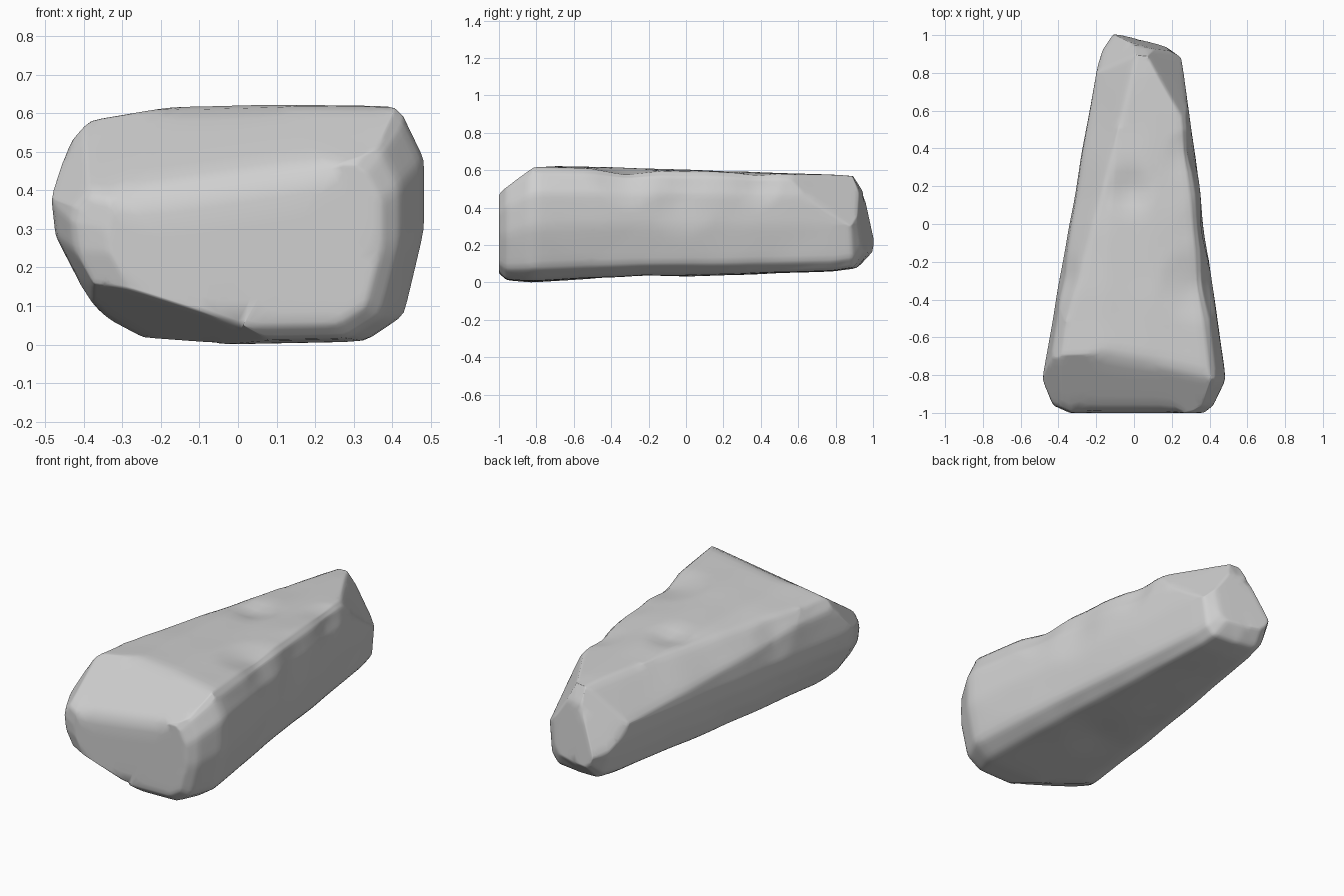
import bpy, bmesh
from mathutils import Vector, noise

cube = bpy.data.objects.get("Cube")
if cube:
    bpy.data.objects.remove(cube, do_unlink=True)

# Chamfered cross-section in unit coordinates
PROFILE = [(0, .59), (.03, .83), (.09, .93), (.31, .99), (.6, 1), (.91, .99),
           (.95, .93), (1, .77), (1, .48), (.945, .12), (.84, .01), (.5, 0),
           (.23, .015), (.14, .1), (.07, .27), (.01, .45)]

# Stations: y, x range, z range, squareness, skew of the end
STATIONS = [(-1, -.34, .37, .05, .47, 0, 0),
            (-.96, -.43, .42, .01, .53, 0, 0),
            (-.82, -.487, .487, 0, .627, 0, 0),
            (-.5, -.43, .44, .02, .617, .1, 0),
            (-.25, -.388, .405, .032, .61, .18, 0),
            (.1, -.325, .36, .035, .60, .18, 0),
            (.45, -.262, .31, .048, .587, .2, 0),
            (.78, -.203, .265, .058, .577, .2, 0),
            (.91, -.18, .25, .075, .57, .1, -.1),
            (.98, -.14, .19, .16, .48, 0, -.25)]

# Broken corners, each a plane through three points
CORNERS = [((-.3, -1, .15), (.05, -.98, .03), (-.36, -.72, .06)),      # lower front
           ((-.3, -.82, .61), (-.485, -.82, .38), (-.43, -.64, .58)),  # upper front
           ((-.15, -.69, .618), (.25, -.77, .623), (0, -1, .43)),      # front bevel
           ((-.27, -.3, .612), (.02, .92, .575), (-.262, .45, .41)),   # side bevel
           ((.05, .935, .575), (-.13, .995, .22), (-.185, .86, .32)),  # back facets
           ((.04, .935, .575), (.25, .89, .29), (.27, .56, .555))]

# Dents: centre, radius, depth
DENTS = [((-.02, .18, .6), .13, .03), ((.33, -.32, .58), .2, .035),
         ((.36, -.02, .45), .2, .02), ((.28, .38, .52), .13, .02),
         ((-.37, -.28, .5), .13, .015), ((0, -.3, .03), .2, .015)]


def section_point(u, v, station):
    y, x0, x1, z0, z1, squareness, skew = station
    u, v = u - .5, v - .5
    swell = 1 + squareness * (.5 / max(abs(u), abs(v)) - 1)
    x = x0 + (x1 - x0) * (.5 + u * swell)
    z = z0 + (z1 - z0) * (.5 + v * swell)
    return Vector((x, y + skew * x + .4 * skew * (z - .2), z))


def break_corner(bm, a, b, c):
    a, b, c = Vector(a), Vector(b), Vector(c)
    normal = (b - a).cross(c - a).normalized()
    if normal.dot(a - Vector((0, 0, .3))) < 0:
        normal.negate()
    bmesh.ops.bisect_plane(bm, geom=bm.verts[:] + bm.edges[:] + bm.faces[:],
                           plane_co=a, plane_no=normal, clear_outer=True)
    bmesh.ops.holes_fill(bm, edges=[e for e in bm.edges if e.is_boundary])


# Tapered body lofted through the stations
bm = bmesh.new()
rings = [[bm.verts.new(section_point(u, v, s)) for u, v in PROFILE] for s in STATIONS]
count = len(PROFILE)
for a, b in zip(rings, rings[1:]):
    for i in range(count):
        j = (i + 1) % count
        bm.faces.new((a[i], a[j], b[j], b[i]))
for ring in (rings[0], rings[-1]):
    bm.faces.new(ring)
for corner in CORNERS:
    break_corner(bm, *corner)
bmesh.ops.triangulate(bm, faces=bm.faces[:])
bmesh.ops.recalc_face_normals(bm, faces=bm.faces[:])

# Refine, ease the edges slightly, then press in the dents
for cuts in (1, 2):
    bmesh.ops.subdivide_edges(bm, edges=bm.edges[:], cuts=cuts, use_grid_fill=True)
for step in range(2):
    bmesh.ops.smooth_vert(bm, verts=bm.verts[:], factor=.4,
                          use_axis_x=True, use_axis_y=True, use_axis_z=True)
bm.normal_update()
offsets = []
for v in bm.verts:
    depth = .01 * noise.noise(v.co * 4) * max(0, .8 - abs(v.co.y))
    for centre, radius, amount in DENTS:
        depth -= amount * max(0, 1 - (v.co - Vector(centre)).length / radius)
    offsets.append(v.normal * depth)
for v, offset in zip(bm.verts, offsets):
    v.co += offset

bmesh.ops.recalc_face_normals(bm, faces=bm.faces[:])
mesh = bpy.data.meshes.new("wedge_rock")
bm.to_mesh(mesh)
bm.free()
rock = bpy.data.objects.new("wedge_rock", mesh)
bpy.context.collection.objects.link(rock)

# Plain grey stone
stone = bpy.data.materials.new("grey_stone")
stone.use_nodes = True
colour = (.63, .63, .63, 1)
stone.diffuse_color = colour
bsdf = next(n for n in stone.node_tree.nodes if n.type == 'BSDF_PRINCIPLED')
bsdf.inputs["Base Color"].default_value = colour
mesh.materials.append(stone)
mesh.shade_smooth()
